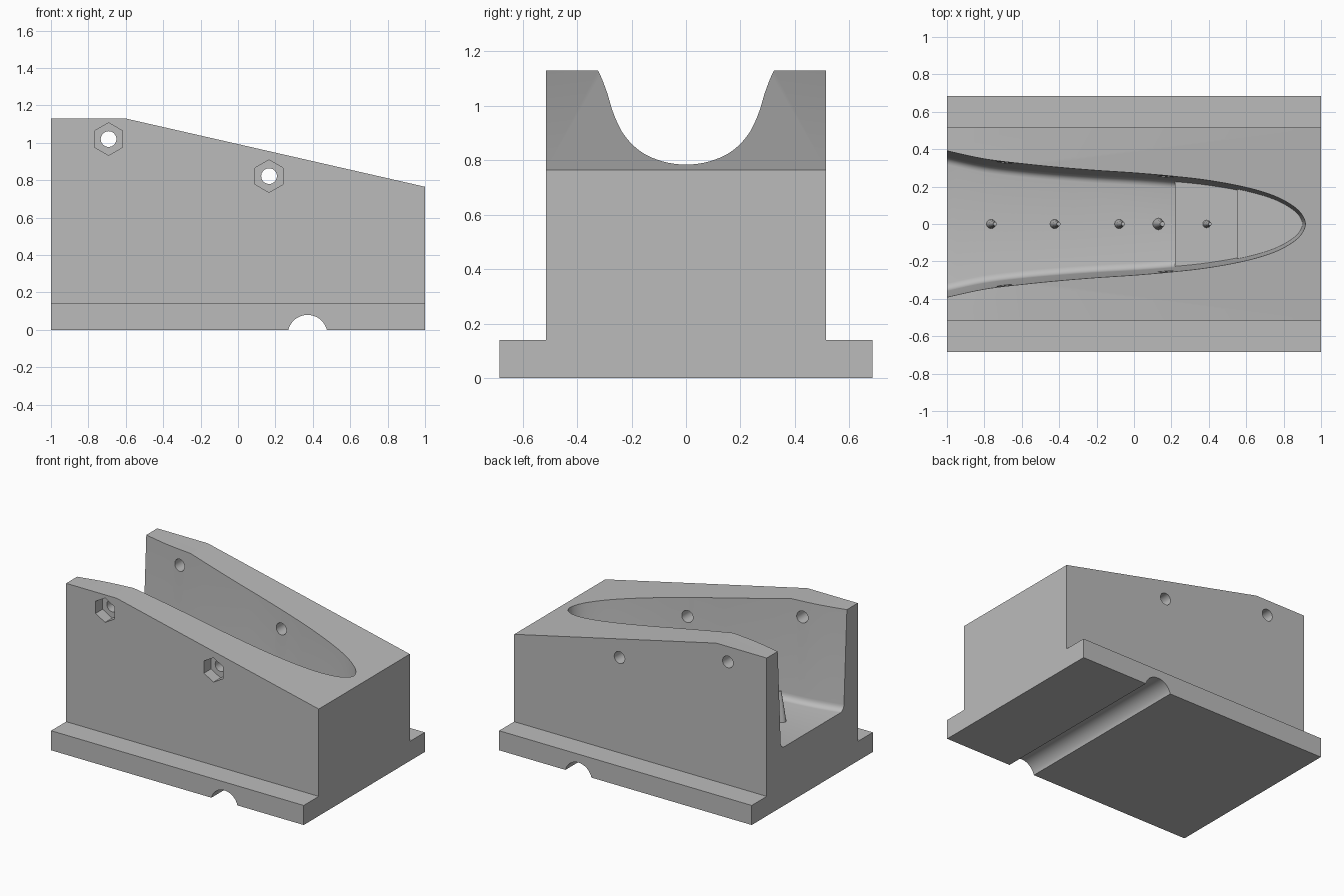
import bpy, bmesh, math
from mathutils import Vector, Matrix

if "Cube" in bpy.data.objects:
    bpy.data.objects.remove(bpy.data.objects["Cube"])

grey = bpy.data.materials.new("plain grey")
grey.use_nodes = True
grey.diffuse_color = (0.5, 0.5, 0.5, 1)
grey.node_tree.nodes["Principled BSDF"].inputs["Base Color"].default_value = (0.5, 0.5, 0.5, 1)


def add_object(name, bm):
    bmesh.ops.recalc_face_normals(bm, faces=bm.faces)
    mesh = bpy.data.meshes.new(name)
    bm.to_mesh(mesh)
    bm.free()
    mesh.materials.append(grey)
    obj = bpy.data.objects.new(name, mesh)
    bpy.context.collection.objects.link(obj)
    return obj


def loft(name, rings):
    """Closed solid through rings with equal point counts."""
    bm = bmesh.new()
    loops = [[bm.verts.new(p) for p in ring] for ring in rings]
    n = len(loops[0])
    for a, b in zip(loops, loops[1:]):
        for i in range(n):
            j = (i + 1) % n
            bm.faces.new((a[i], a[j], b[j], b[i]))
    bm.faces.new(loops[0])
    bm.faces.new(loops[-1])
    return add_object(name, bm)


def prism_y(name, profile, y0, y1):
    return loft(name, [[(x, y, z) for x, z in profile] for y in (y0, y1)])


def circle(cx, cz, r, n):
    return [(cx + r * math.sin(math.tau * i / n), cz + r * math.cos(math.tau * i / n))
            for i in range(n)]


def boolean(target, tool, operation):
    mod = target.modifiers.new(operation.title(), "BOOLEAN")
    mod.operation = operation
    mod.solver = "EXACT"
    mod.object = tool
    bpy.context.view_layer.objects.active = target
    bpy.ops.object.modifier_apply(modifier=mod.name)
    bpy.data.objects.remove(tool)


def smooth(obj):
    bpy.ops.object.select_all(action="DESELECT")
    obj.select_set(True)
    bpy.context.view_layer.objects.active = obj
    bpy.ops.object.shade_smooth_by_angle(angle=math.radians(30))


# Half outline of the pocket, from the open end to the rounded toe
HALF = [(-1.12, .42), (-1, .393), (-.8, .35), (-.6, .325), (-.4, .307), (-.2, .293),
        (0, .282), (.2, .267), (.4, .246), (.6, .211), (.75, .168), (.85, .118),
        (.91, .065), (.935, 0)]


def spline(points, steps=5):
    pts = [Vector(p) for p in points]
    end = Vector((pts[-2].x, -pts[-2].y))
    pts = [2 * pts[0] - pts[1]] + pts + [end]
    out = []
    for a, b, c, d in zip(pts, pts[1:], pts[2:], pts[3:]):
        for k in range(steps):
            t = k / steps
            out.append(0.5 * (2 * b + (c - a) * t + (2 * a - 5 * b + 4 * c - d) * t * t
                              + (3 * b - a - 3 * c + d) * t ** 3))
    return out + [pts[-2]]


CURVE = spline(HALF)


def outline(z, inset, start=-2):
    """Symmetric pocket outline at one height, moved inward."""
    tip = CURVE[-1].x
    side = []
    for i, p in enumerate(CURVE):
        if p.x < start:
            continue
        q = CURVE[min(i + 1, len(CURVE) - 1)]
        o = CURVE[max(i - 1, 0)]
        d = (q - o).normalized()
        if p.x == tip:
            side.append((p.x - inset, 0, z))
        else:
            side.append((p.x + d.y * inset, max(p.y - d.x * inset, .002), z))
    return side + [(x, -y, z) for x, y, z in reversed(side[:-1])]


# Main block with a sloping top, and the wider foot flange
block = prism_y("cradle_block", [(-1, 0), (1, 0), (1, .765), (-.6, 1.13), (-1, 1.13)], -.515, .515)
flange = prism_y("flange", [(-1, 0), (1, 0), (1, .14), (-1, .14)], -.685, .685)
boolean(block, flange, "UNION")

# Shaped pocket with slightly drafted walls and a rounded floor edge
FLOOR = .42
rings = [outline(1.25, -.004)]
rings.append(outline(FLOOR + .045, .034))
for k in range(1, 6):
    a = k / 5 * math.pi / 2
    rings.append(outline(FLOOR + .045 * (1 - math.sin(a)), .034 + .04 * (1 - math.cos(a))))
boolean(block, loft("pocket_cutter", rings), "DIFFERENCE")

# Half round channel across the underside
boolean(block, prism_y("channel_cutter", circle(.372, -.026, .106, 48), -1, 1), "DIFFERENCE")

# Cross bolt holes with hexagonal nut recesses on the front
for x, z in ((-.692, 1.02), (.166, .822)):
    boolean(block, prism_y("hole_cutter", circle(x, z, .042, 32), -1, 1), "DIFFERENCE")
    boolean(block, prism_y("nut_cutter", circle(x, z, .087, 6), -1, -.435), "DIFFERENCE")
smooth(block)

# Low steps in the floor towards the toe
for name, start, top in (("floor_step", .22, .445), ("toe_step", .55, .465)):
    ring = [(max(x, start), y, z) for x, y, z in outline(FLOOR - .02, .03, start - .03)]
    loft(name, [ring, [(x, y, top) for x, y, z in ring]])

# Small leaning spikes along the centre of the floor
for x, r in ((-.765, .026), (-.425, .026), (-.08, .026), (.13, .032), (.385, .023)):
    bm = bmesh.new()
    bmesh.ops.create_cone(bm, cap_ends=True, segments=12, radius1=r, radius2=r * .4, depth=.22)
    for v in bm.verts:
        v.co.x += .022 * (v.co.z / .22 + .5)
    bmesh.ops.transform(bm, matrix=Matrix.Translation((x, 0, FLOOR + .1)), verts=bm.verts)
    smooth(add_object("floor_spike", bm))
